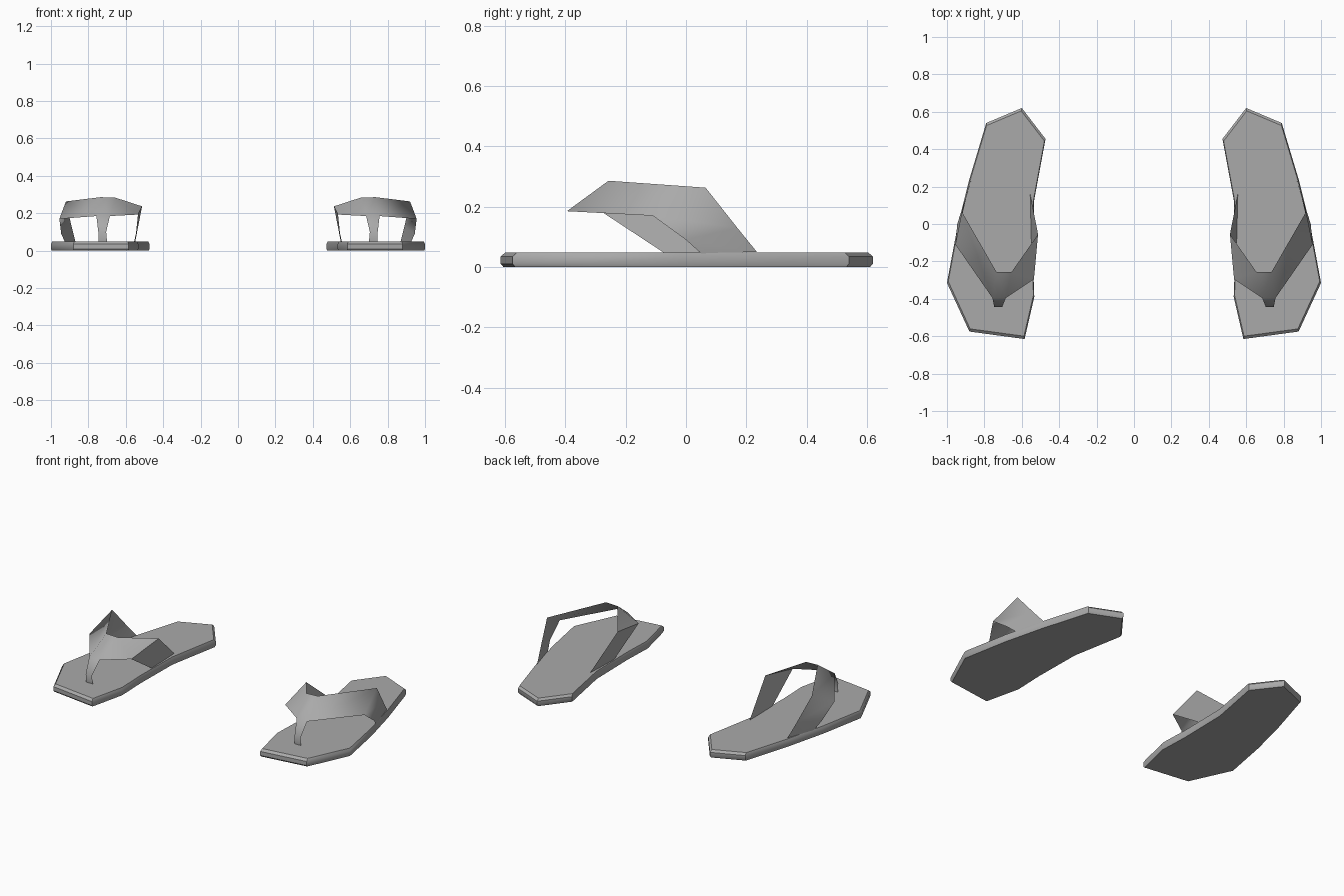
import bpy
import bmesh
import math

cube = bpy.data.objects.get("Cube")
if cube:
    bpy.data.objects.remove(cube, do_unlink=True)

grey = bpy.data.materials.new("plain_grey")
grey.use_nodes = True
colour = (0.4, 0.4, 0.4, 1)
grey.diffuse_color = colour
grey.node_tree.nodes["Principled BSDF"].inputs["Base Color"].default_value = colour

# Sole outline, counter-clockwise from the heel tip
OUTLINE = [(0.60, 0.62), (0.473, 0.455), (0.535, 0.12), (0.54, -0.2),
           (0.533, -0.39), (0.585, -0.615), (0.88, -0.575), (1.0, -0.315),
           (0.945, -0.02), (0.88, 0.24), (0.79, 0.54)]
CENTRE = (0.72, 0.0)

# Strap sections from the outer anchor over the foot to the inner anchor: upper, lower
STRAP = [((0.87, 0.235, 0.05), (0.925, 0.05, 0.045)),
         ((0.89, 0.17, 0.13), (0.945, 0.0, 0.09)),
         ((0.92, 0.065, 0.263), (0.955, -0.11, 0.17)),
         ((0.735, -0.257, 0.286), (0.757, -0.395, 0.185)),
         ((0.655, -0.257, 0.283), (0.685, -0.395, 0.185)),
         ((0.513, -0.055, 0.237), (0.535, -0.295, 0.193)),
         ((0.555, 0.16, 0.05), (0.55, -0.07, 0.045))]

# Toe post sections below the strap front: outer, inner
POST = [((0.747, -0.445, 0.10), (0.705, -0.445, 0.10)),
        ((0.747, -0.44, 0.045), (0.70, -0.44, 0.045))]


def finish(name, bm, side, angle):
    """Place the mesh on the given side and give it smooth shading."""
    if side < 0:
        for v in bm.verts:
            v.co.x *= -1
        bmesh.ops.reverse_faces(bm, faces=bm.faces)
    mesh = bpy.data.meshes.new(name)
    bm.to_mesh(mesh)
    bm.free()
    mesh.materials.append(grey)
    obj = bpy.data.objects.new(name, mesh)
    bpy.context.collection.objects.link(obj)
    bpy.ops.object.select_all(action="DESELECT")
    obj.select_set(True)
    bpy.context.view_layer.objects.active = obj
    bpy.ops.object.shade_smooth_by_angle(angle=math.radians(angle))


def sole(name, side):
    bm = bmesh.new()
    rings = []
    # Underside, widest edge and slightly drawn-in top
    for scale, z in ((0.985, 0.0), (1.0, 0.01), (1.0, 0.035), (0.975, 0.048)):
        rings.append([bm.verts.new((CENTRE[0] + (x - CENTRE[0]) * scale,
                                    CENTRE[1] + (y - CENTRE[1]) * scale, z))
                      for x, y in OUTLINE])
    n = len(OUTLINE)
    for low, high in zip(rings, rings[1:]):
        for i in range(n):
            j = (i + 1) % n
            bm.faces.new((low[i], low[j], high[j], high[i]))
    bm.faces.new(rings[-1])
    bm.faces.new(rings[0][::-1])
    bmesh.ops.recalc_face_normals(bm, faces=bm.faces)
    finish(name, bm, side, 40)


def strap(name, side):
    bm = bmesh.new()
    rows = [[bm.verts.new(p) for p in pair] for pair in STRAP]
    for (a, b), (c, d) in zip(rows, rows[1:]):
        bm.faces.new((a, c, d, b))
    # Toe post hangs from the two front centre corners
    posts = [(rows[3][1], rows[4][1])]
    posts += [[bm.verts.new(p) for p in pair] for pair in POST]
    for (a, b), (c, d) in zip(posts, posts[1:]):
        bm.faces.new((a, b, d, c))
    finish(name, bm, side, 60)


for label, side in (("left", 1), ("right", -1)):
    sole(label + "_sole", side)
    strap(label + "_strap", side)
